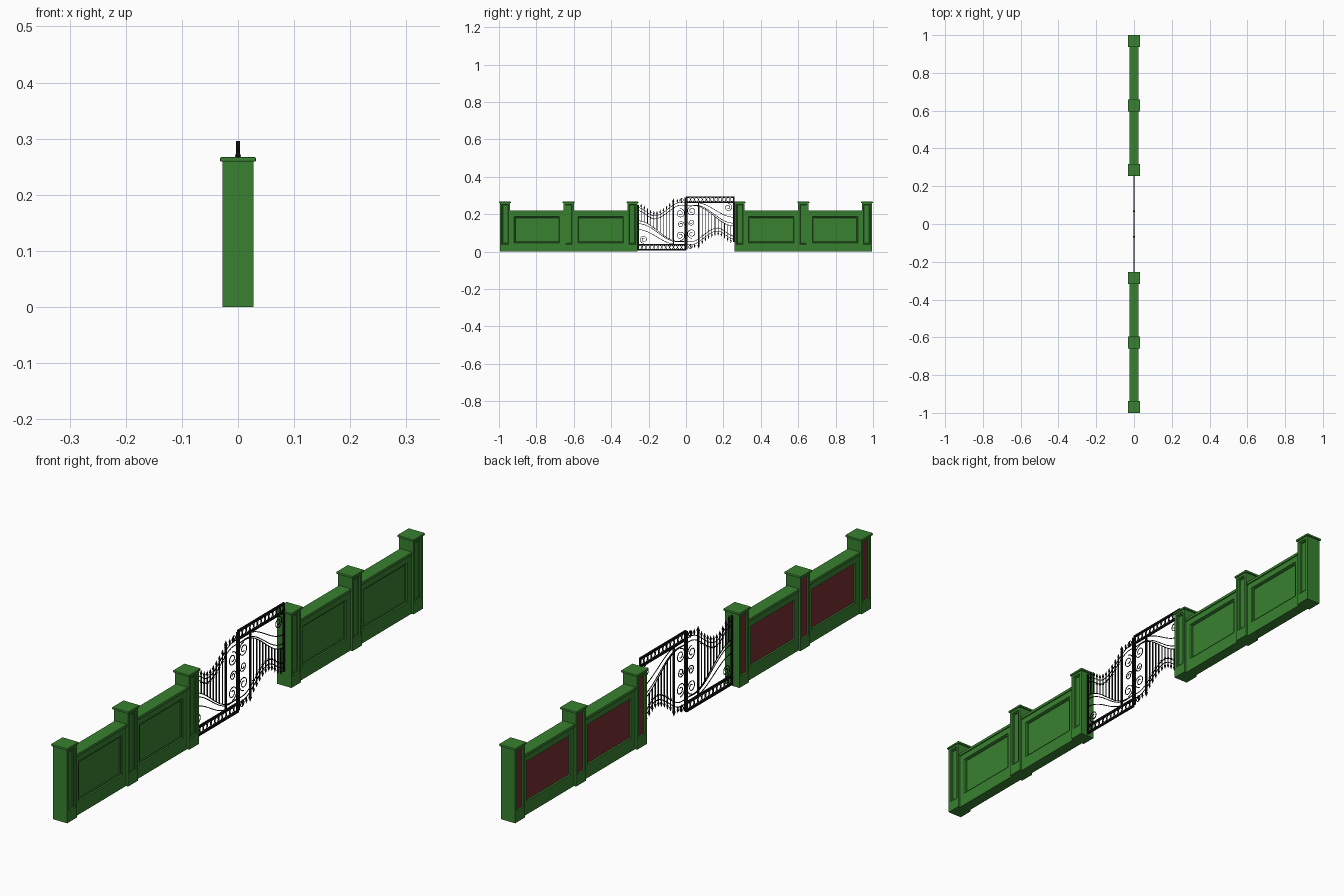
import bpy, bmesh, math
from mathutils import Matrix, Vector

if "Cube" in bpy.data.objects:
    bpy.data.objects.remove(bpy.data.objects["Cube"])


def material(name, rgb):
    m = bpy.data.materials.new(name)
    m.diffuse_color = (*rgb, 1)
    m.use_nodes = True
    m.node_tree.nodes["Principled BSDF"].inputs["Base Color"].default_value = m.diffuse_color
    return m


GREEN = material("green_paint", (0.04, 0.22, 0.03))
RED = material("red_panel", (0.19, 0.03, 0.035))
BLACK = material("black_iron", (0.005, 0.005, 0.005))


def make_object(name, bm, mats):
    me = bpy.data.meshes.new(name)
    bm.to_mesh(me)
    bm.free()
    for m in mats:
        me.materials.append(m)
    ob = bpy.data.objects.new(name, me)
    bpy.context.collection.objects.link(ob)
    return ob


def add_box(bm, lo, hi):
    lo, hi = Vector(lo), Vector(hi)
    mat = Matrix.Translation((lo + hi) / 2) @ Matrix.Diagonal((*(hi - lo), 1))
    return bmesh.ops.create_cube(bm, size=1, matrix=mat)["verts"]


def panelled_box(name, hx, y0, y1, z1, margin, lift):
    """Block with a stepped recess on +x and a red recess on -x."""
    bm = bmesh.new()
    add_box(bm, (-hx, y0, 0), (hx, y1, z1))
    bm.normal_update()
    for f in [f for f in bm.faces if abs(f.normal.x) > 0.9]:
        red = f.normal.x < 0
        bmesh.ops.inset_region(bm, faces=[f], thickness=margin, use_even_offset=True)
        for v in f.verts:                       # taller band at the foot
            if v.co.z < z1 / 2:
                v.co.z += lift
        steps = [(0.0005, -0.006)] if red else [(0.002, -0.004), (0.004, 0), (0.001, -0.003)]
        for t, d in steps:
            bmesh.ops.inset_region(bm, faces=[f], thickness=t, depth=d, use_even_offset=True)
        if red:
            f.material_index = 1
    return make_object(name, bm, [GREEN, RED])


def slab(name, hx, y0, y1, z0, z1, bev):
    bm = bmesh.new()
    add_box(bm, (-hx, y0, z0), (hx, y1, z1))
    ob = make_object(name, bm, [GREEN])
    mod = ob.modifiers.new("bevel", "BEVEL")
    mod.width, mod.segments = bev, 2
    return ob


# Pillars with caps, and walls with copings, on both sides of the gate
PILLARS = (0.286, 0.627, 0.968)
for s, side in ((-1, "left"), (1, "right")):
    for i, c in enumerate(PILLARS):
        y = s * c
        panelled_box(f"{side}_pillar_{i}", 0.028, y - 0.027, y + 0.027, 0.26, 0.009, 0.03)
        slab(f"{side}_pillar_cap_{i}", 0.032, y - 0.032, y + 0.032, 0.259, 0.267, 0.002)
    for i in range(2):
        a, b = sorted((s * (PILLARS[i] + 0.027), s * (PILLARS[i + 1] - 0.027)))
        panelled_box(f"{side}_wall_{i}", 0.02, a, b, 0.21, 0.022, 0.025)
        slab(f"{side}_wall_coping_{i}", 0.024, a, b, 0.209, 0.22, 0.002)

# Gate leaf: t runs from the hinge (0) to the meeting stile (1)
Y0, Y1 = -0.257, -0.003


def y_at(t):
    return Y0 + (Y1 - Y0) * t


def ease(a, b, k):
    return a + (b - a) * (1 - math.cos(math.pi * min(max(k, 0), 1))) / 2


def upper(t):
    return ease(0.235, 0.192, t / 0.35) if t < 0.35 else ease(0.192, 0.265, (t - 0.35) / 0.57)


def lower(t):
    return ease(0.165, 0.055, t / 0.85)


iron = bpy.data.curves.new("iron_strips", "CURVE")
iron.dimensions = "3D"
iron.bevel_depth = 0.0016
iron.bevel_resolution = 1
iron.use_fill_caps = True


def strip(points, cyclic=False):
    sp = iron.splines.new("POLY")
    sp.points.add(len(points) - 1)
    for p, (y, z) in zip(sp.points, points):
        p.co = (0, y, z, 1)
    sp.use_cyclic_u = cyclic


def scroll(y, z, r, turns, start, way=1):
    n = int(16 * turns)
    pts = []
    for i in range(n + 1):
        k = i / n
        a = start + way * k * turns * math.tau
        rr = r * (1 - 0.75 * k)
        pts.append((y + rr * math.cos(a), z + rr * math.sin(a)))
    strip(pts)


# Sweeping bands of the leaf
N = 28
for off in (0, -0.016):
    strip([(y_at(i / N), upper(i / N) + off) for i in range(N + 1)])
    strip([(y_at(i / N), lower(i / N) + off * (1 - i / N)) for i in range(N + 1)])
strip([(y_at(0.8 * i / N), ease(0.118, 0.04, i / N)) for i in range(N + 1)])

# Scrolls beside the meeting stile and in the lower corner
scroll(-0.031, 0.085, 0.026, 1.6, -math.pi / 2)
scroll(-0.031, 0.205, 0.026, 1.6, math.pi / 2, -1)
scroll(-0.028, 0.145, 0.018, 1.5, 0)
scroll(-0.022, 0.275, 0.013, 1.4, -math.pi / 2, -1)
scroll(-0.225, 0.066, 0.022, 1.6, -math.pi / 2, -1)

# Ring row in the bottom rail
for i in range(12):
    c = y_at((i + 0.5) / 12)
    strip([(c + 0.009 * math.cos(k * math.tau / 14), 0.0235 + 0.0105 * math.sin(k * math.tau / 14))
           for k in range(14)], True)

tmp = bpy.data.objects.new("iron_strips", iron)
bpy.context.collection.objects.link(tmp)
ev = tmp.evaluated_get(bpy.context.evaluated_depsgraph_get())
bm = bmesh.new()
bm.from_mesh(ev.to_mesh())
ev.to_mesh_clear()
bpy.data.objects.remove(tmp)


def bar(y, z0, z1, w):
    add_box(bm, (-w, y - w, z0), (w, y + w, z1))


def spear(y, z, r, h):
    for r1, r2, a, b in ((r * 0.3, r, z, z + h * 0.3), (r, 0, z + h * 0.3, z + h)):
        bmesh.ops.create_cone(bm, cap_ends=True, segments=6, radius1=r1, radius2=r2, depth=b - a,
                              matrix=Matrix.Translation((0, y, (a + b) / 2)))


# Stiles and rails
bar(Y0 + 0.002, 0.006, 0.25, 0.003)
bar(Y1 - 0.001, 0.006, 0.29, 0.0035)
for z in (0.0095, 0.0375):
    add_box(bm, (-0.0035, Y0, z - 0.0035), (0.0035, Y1, z + 0.0035))

# Upright bars with spear heads, and the taller bar near the stile
for i in range(1, 12):
    t = i * 0.067
    z = upper(t) + 0.006
    bar(y_at(t), lower(t), z, 0.0016)
    spear(y_at(t), z, 0.0042, 0.02)
    bar(y_at(t), upper(t) - 0.02, upper(t) - 0.017, 0.003)
bar(y_at(0.745), 0.04, 0.265, 0.003)
spear(y_at(0.745), 0.262, 0.006, 0.024)
for t in (0.83, 0.91):
    bar(y_at(t), upper(t), upper(t) + 0.006, 0.0016)
    spear(y_at(t), upper(t) + 0.005, 0.004, 0.018)

# The second leaf is the first turned half over
left = make_object("left_gate_leaf", bm, [BLACK])
right = bpy.data.objects.new("right_gate_leaf", left.data)
right.rotation_euler = (math.pi, 0, 0)
right.location.z = 0.302
bpy.context.collection.objects.link(right)
